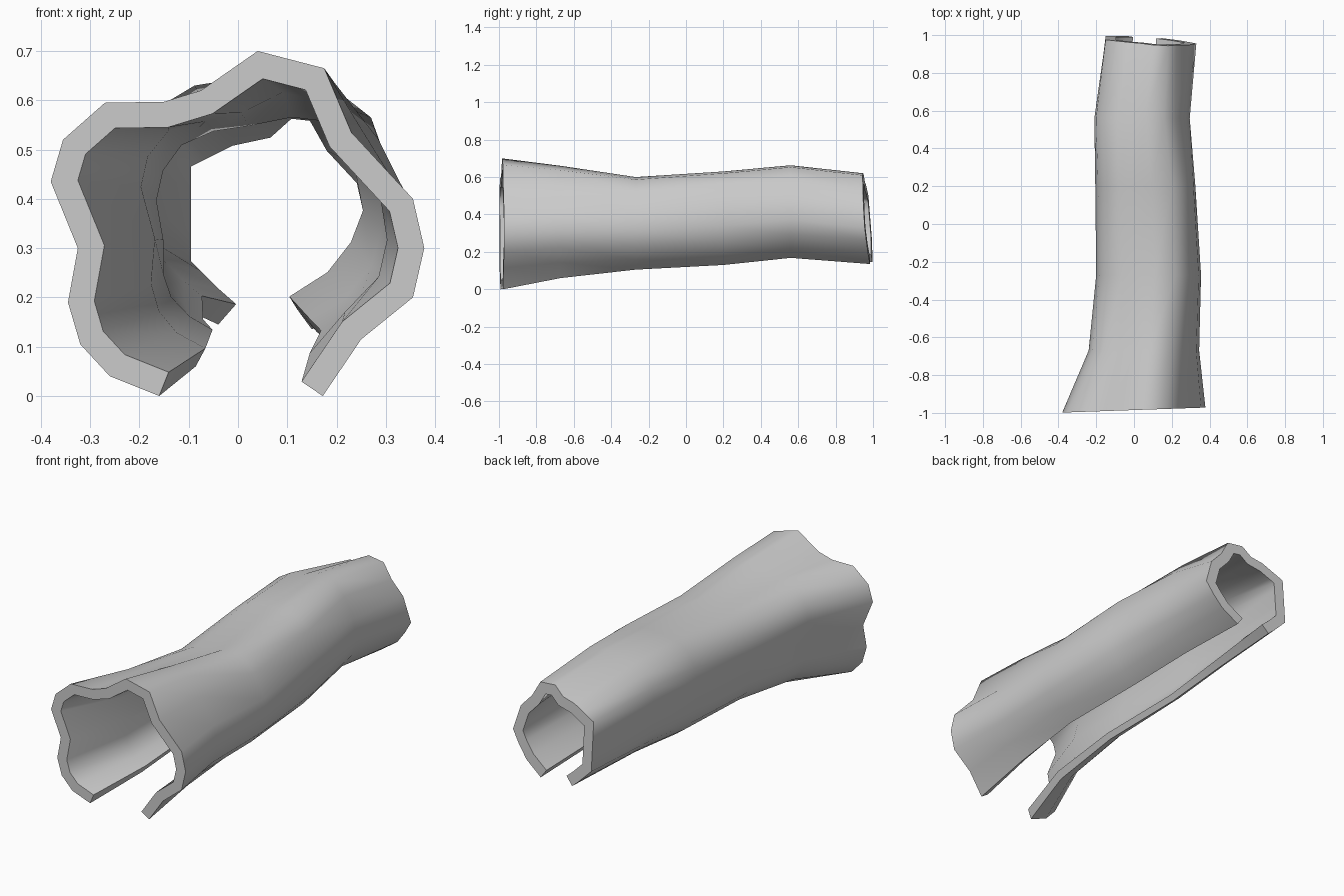
import bpy, bmesh, math
from mathutils import Vector

if "Cube" in bpy.data.objects:
    bpy.data.objects.remove(bpy.data.objects["Cube"])

# Outer bark outlines (x, z), clockwise from the left lip of the slit to the right lip
FRONT = [(-.16, 0), (-.26, .04), (-.32, .105), (-.345, .19), (-.325, .30), (-.38, .435),
         (-.355, .52), (-.27, .595), (-.15, .597), (-.075, .62), (.04, .70), (.175, .665),
         (.23, .535), (.355, .40), (.378, .30), (.355, .20), (.25, .115), (.172, 0)]
MIDDLE = [(-.09, .13), (-.13, .16), (-.175, .21), (-.195, .27), (-.20, .34), (-.205, .42),
          (-.19, .50), (-.15, .57), (-.08, .615), (0, .625), (.09, .63), (.20, .62),
          (.27, .565), (.315, .44), (.325, .34), (.30, .25), (.24, .175), (.16, .13)]
BACK = [(-.04, .145), (-.08, .18), (-.115, .215), (-.15, .25), (-.15, .33), (-.15, .42),
        (-.15, .50), (-.09, .53), (-.03, .56), (.04, .575), (.09, .62), (.18, .61),
        (.225, .53), (.29, .46), (.33, .33), (.29, .265), (.24, .20), (.15, .135)]

# Stations: y, first outline, second outline, blend, wall, (x min, x max, z min, z max)
STATIONS = [
    (-.98, FRONT, MIDDLE, 0, .052, (-.38, .378, 0, .70)),
    (-.67, FRONT, MIDDLE, .45, .042, (-.24, .345, .06, .66)),
    (-.27, FRONT, MIDDLE, .8, .034, (-.20, .355, .105, .60)),
    (.20, MIDDLE, BACK, 0, .032, (-.205, .325, .13, .63)),
    (.56, MIDDLE, BACK, .4, .04, (-.21, .295, .168, .663)),
    (.97, MIDDLE, BACK, 1, .055, (-.15, .33, .135, .62)),
]


def section(a, b, t, box):
    """Blend two outlines and fit the result to a bounding box."""
    pts = [Vector(p).lerp(Vector(q), t) for p, q in zip(a, b)]
    lo = [min(p[i] for p in pts) for i in (0, 1)]
    hi = [max(p[i] for p in pts) for i in (0, 1)]
    return [Vector([box[2 * i] + (p[i] - lo[i]) / (hi[i] - lo[i]) * (box[2 * i + 1] - box[2 * i])
                    for i in (0, 1)]) for p in pts]


def inset(pts, wall):
    """Offset an open outline inward with mitred corners."""
    normals = []
    for p, q in zip(pts, pts[1:]):
        d = (q - p).normalized()
        normals.append(Vector((d.y, -d.x)))
    out = []
    for i, p in enumerate(pts):
        n0, n1 = normals[max(i - 1, 0)], normals[min(i, len(normals) - 1)]
        m = (n0 + n1).normalized()
        out.append(p + m * wall / max(m.dot(n0), .7))
    return out


def place(p, y):
    """Slant the two cut ends slightly."""
    if y < -.9:
        y = -.985 + .035 * p.x
    elif y > .9:
        y = 1.005 - .07 * (p.x + .15) - .08 * (p.y - .13)
    return (p.x, y, p.y)


# Hollow log: each ring runs along the outside, then back along the inside
bm = bmesh.new()
rings = []
for y, a, b, t, wall, box in STATIONS:
    outer = section(a, b, t, box)
    ring = outer + inset(outer, wall)[::-1]
    rings.append([bm.verts.new(place(p, y)) for p in ring])
n = len(rings[0])
for r0, r1 in zip(rings, rings[1:]):
    for i in range(n):
        j = (i + 1) % n
        bm.faces.new((r0[i], r0[j], r1[j], r1[i]))

# Cut end faces
for ring in (rings[0], rings[-1]):
    for i in range(n // 2 - 1):
        bm.faces.new((ring[i], ring[i + 1], ring[n - 2 - i], ring[n - 1 - i]))
bmesh.ops.recalc_face_normals(bm, faces=bm.faces)

mesh = bpy.data.meshes.new("hollow_log")
bm.to_mesh(mesh)
bm.free()
log = bpy.data.objects.new("hollow_log", mesh)
bpy.context.collection.objects.link(log)
bpy.context.view_layer.objects.active = log
log.select_set(True)
bpy.ops.object.shade_smooth_by_angle(angle=math.radians(60))
